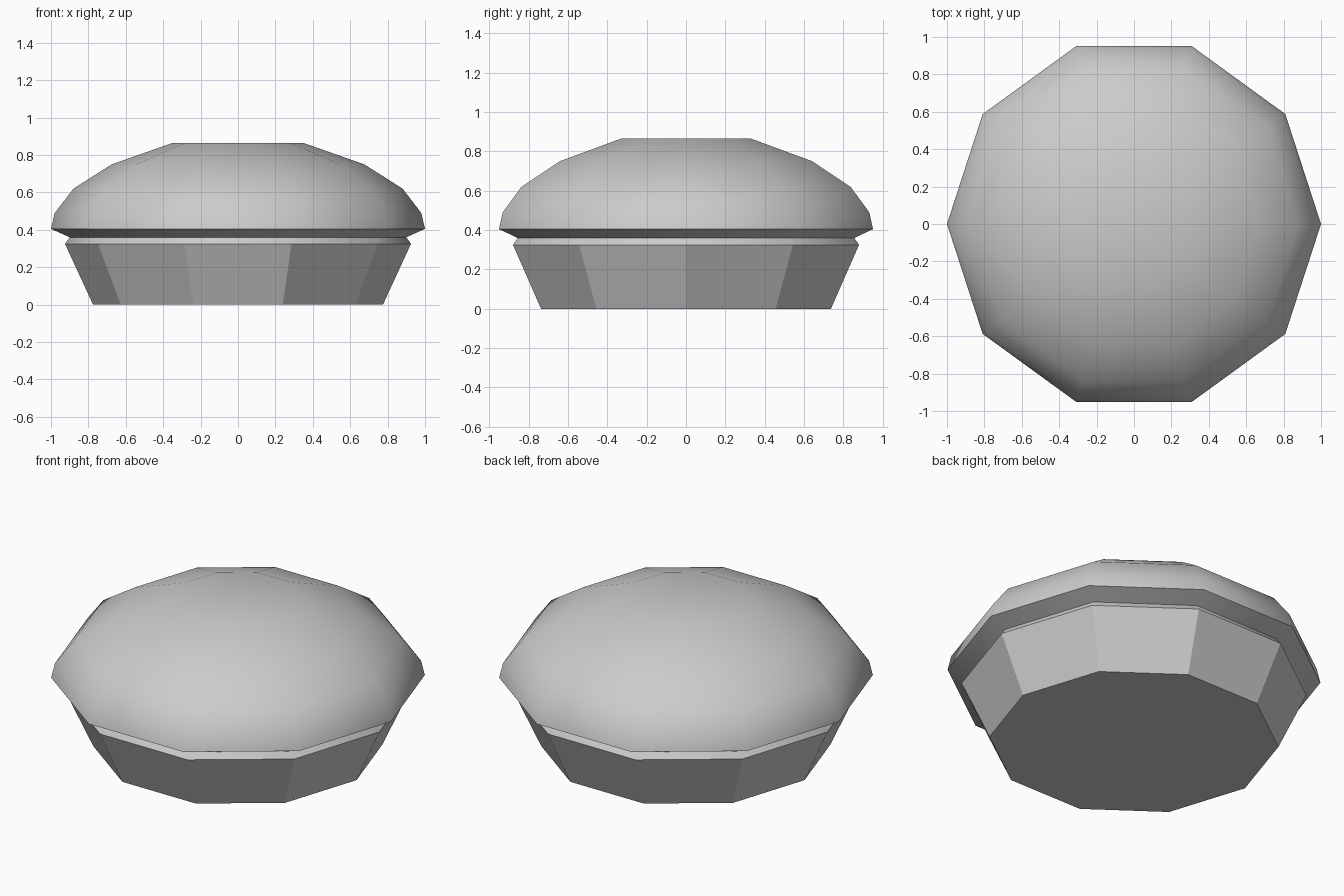
import bpy, bmesh
from math import cos, sin, pi, radians

if "Cube" in bpy.data.objects:
    bpy.data.objects.remove(bpy.data.objects["Cube"])

SIDES = 10


def lathe(name, profile, cap_bottom=False, cap_top=False, smooth=False):
    """Revolve (radius, z) points into a ten-sided shell."""
    bm = bmesh.new()
    rings = [[bm.verts.new((r * cos(2 * pi * i / SIDES), r * sin(2 * pi * i / SIDES), z))
              for i in range(SIDES)] for r, z in profile]
    for low, high in zip(rings, rings[1:]):
        for i in range(SIDES):
            j = (i + 1) % SIDES
            bm.faces.new((low[i], low[j], high[j], high[i]))
    if cap_bottom:
        bm.faces.new(rings[0][::-1])
    if cap_top:
        bm.faces.new(rings[-1])
    mesh = bpy.data.meshes.new(name)
    bm.to_mesh(mesh)
    bm.free()
    obj = bpy.data.objects.new(name, mesh)
    bpy.context.collection.objects.link(obj)
    if smooth:
        bpy.ops.object.select_all(action='DESELECT')
        obj.select_set(True)
        bpy.context.view_layer.objects.active = obj
        bpy.ops.object.shade_smooth_by_angle(angle=radians(40))
    return obj


# Tapered, flat-faced base
lathe("base_cup", [(0.775, 0), (0.925, 0.325)], cap_bottom=True)

# Smooth dome with a narrow groove under its rim
lathe("dome_top", [(0.925, 0.325), (0.90, 0.36), (1.0, 0.405), (0.98, 0.49),
                   (0.88, 0.62), (0.675, 0.75), (0.348, 0.865)],
      cap_top=True, smooth=True)
